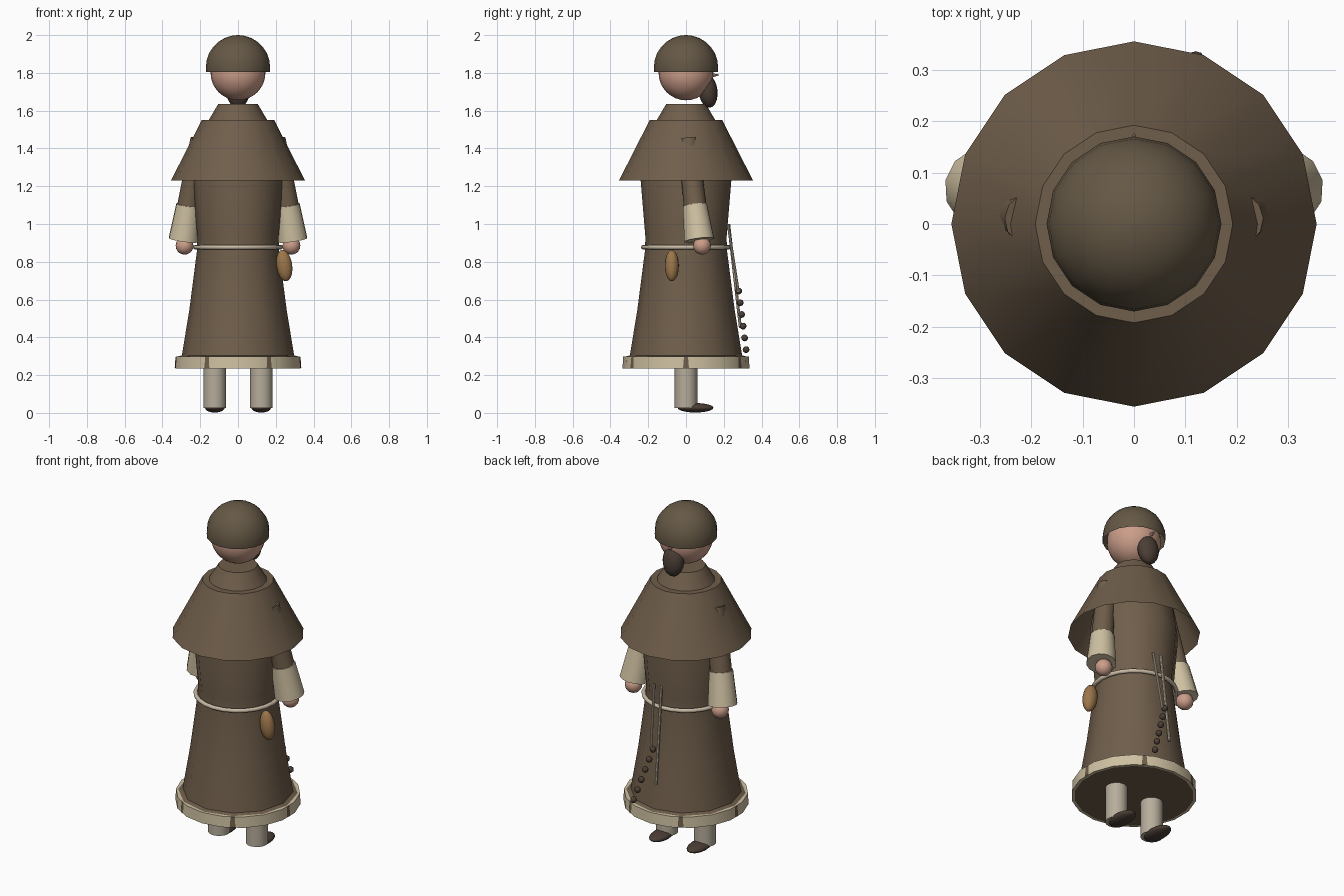
import bpy, math
from mathutils import Vector

if "Cube" in bpy.data.objects:
    bpy.data.objects.remove(bpy.data.objects["Cube"])


def material(name, rgb):
    m = bpy.data.materials.new(name)
    m.diffuse_color = (*rgb, 1)
    m.use_nodes = True
    m.node_tree.nodes["Principled BSDF"].inputs["Base Color"].default_value = m.diffuse_color
    return m


CLOTH = material("brown_cloth", (0.16, 0.112, 0.07))
CREAM = material("cream_trim", (0.62, 0.53, 0.36))
SKIN = material("skin", (0.60, 0.34, 0.25))
DARK = material("dark_brown", (0.07, 0.048, 0.036))
HAIR = material("hair", (0.13, 0.098, 0.06))
LEATHER = material("leather", (0.33, 0.18, 0.07))
LINEN = material("linen", (0.47, 0.42, 0.33))
ROPE = material("rope", (0.58, 0.49, 0.37))


def finish(ob, name, mat, angle=40):
    ob.name = name
    ob.data.materials.append(mat)
    bpy.ops.object.select_all(action='DESELECT')
    ob.select_set(True)
    bpy.context.view_layer.objects.active = ob
    bpy.ops.object.shade_smooth_by_angle(angle=math.radians(angle))
    return ob


def lathe(name, profile, n, mat, bottom=False, top=False):
    # revolve (radius, z) points, listed from the bottom up, with a corner on +y
    verts, faces = [], []
    for r, z in profile:
        for k in range(n):
            a = math.pi / 2 + 2 * math.pi * k / n
            verts.append((r * math.cos(a), r * math.sin(a), z))
    for i in range(len(profile) - 1):
        for k in range(n):
            j = (k + 1) % n
            faces.append((i * n + k, i * n + j, (i + 1) * n + j, (i + 1) * n + k))
    if bottom:
        faces.append(tuple(reversed(range(n))))
    if top:
        faces.append(tuple(range(len(verts) - n, len(verts))))
    me = bpy.data.meshes.new(name)
    me.from_pydata(verts, [], faces)
    ob = bpy.data.objects.new(name, me)
    bpy.context.collection.objects.link(ob)
    return finish(ob, name, mat)


def ellipsoid(name, loc, radii, mat, rot=(0, 0, 0), seg=16, rings=10):
    bpy.ops.mesh.primitive_uv_sphere_add(segments=seg, ring_count=rings, radius=1,
                                         location=loc, rotation=rot)
    ob = bpy.context.object
    ob.scale = radii
    return finish(ob, name, mat, 60)


def limb(name, a, b, ra, rb, mat, n=12):
    # tapered cylinder from a to b
    a, b = Vector(a), Vector(b)
    d = b - a
    bpy.ops.mesh.primitive_cone_add(vertices=n, radius1=ra, radius2=rb, depth=d.length,
                                    location=(a + b) / 2,
                                    rotation=d.to_track_quat('Z', 'Y').to_euler())
    return finish(bpy.context.object, name, mat)


# robe, with corners that show through the hem
lathe("robe", [(0.335, 0.237), (0.331, 0.295), (0.297, 0.305), (0.257, 0.55), (0.217, 0.86),
               (0.215, 0.93), (0.24, 1.23), (0.19, 1.54)], 12, CLOTH, bottom=True, top=True)
lathe("robe_hem", [(0.32, 0.235), (0.336, 0.235), (0.333, 0.298), (0.29, 0.298)], 18, CREAM)

# shoulder cape and hood collar
lathe("cape", [(0.355, 1.23), (0.192, 1.55)], 16, CLOTH, top=True)
lathe("hood", [(0.18, 1.51), (0.155, 1.55), (0.105, 1.635)], 16, CLOTH, top=True)

# head, hair cap, beard, nose
ellipsoid("head", (0, 0, 1.80), (0.145, 0.145, 0.145), SKIN, seg=24, rings=16)
cap = [(0.17 * math.cos(t), 1.83 + 0.17 * math.sin(t))
       for t in (math.radians(d) for d in (-9, 0, 13, 26, 39, 52, 65, 78, 88))]
lathe("hair_cap", cap, 16, HAIR, top=True)
ellipsoid("beard", (0, 0.117, 1.703), (0.062, 0.05, 0.088), DARK, rot=(math.radians(6), 0, 0))
limb("nose", (0, 0.12, 1.785), (0, 0.176, 1.79), 0.016, 0.002, SKIN, 8)

# arms and legs, mirrored
for s, side in ((-1, "left"), (1, "right")):
    limb(side + "_sleeve", (s * 0.2, 0.01, 1.45), (s * 0.264, 0.05, 1.08), 0.052, 0.061, CLOTH)
    limb(side + "_cuff", (s * 0.262, 0.047, 1.10), (s * 0.288, 0.07, 0.915), 0.066, 0.081, CREAM)
    ellipsoid(side + "_hand", (s * 0.283, 0.085, 0.885), (0.047,) * 3, SKIN)
    limb(side + "_leg", (s * 0.123, 0, 0.027), (s * 0.123, 0, 0.30), 0.06, 0.06, LINEN, 16)
    ellipsoid(side + "_shoe", (s * 0.123, 0.05, 0.027), (0.052, 0.095, 0.025), DARK)

# rope belt
bpy.ops.mesh.primitive_torus_add(major_segments=24, minor_segments=8, major_radius=0.227,
                                 minor_radius=0.012, location=(0, 0, 0.877))
finish(bpy.context.object, "rope_belt", ROPE, 60)

# pouch
ellipsoid("pouch", (0.245, -0.075, 0.78), (0.042, 0.037, 0.084), LEATHER,
          rot=(0, math.radians(-8), 0))

# hanging cords and beads
limb("bead_cord", (0.052, 0.222, 1.0), (0.035, 0.278, 0.64), 0.007, 0.007, ROPE, 8)
limb("belt_cord", (0.003, 0.226, 1.0), (-0.006, 0.288, 0.45), 0.008, 0.008, ROPE, 8)
for i in range(6):
    t = i / 5
    ellipsoid("bead_%d" % (i + 1), (0.02 + 0.1 * t, 0.279 + 0.039 * t, 0.645 - 0.31 * t),
              (0.018,) * 3, DARK, seg=10, rings=6)
